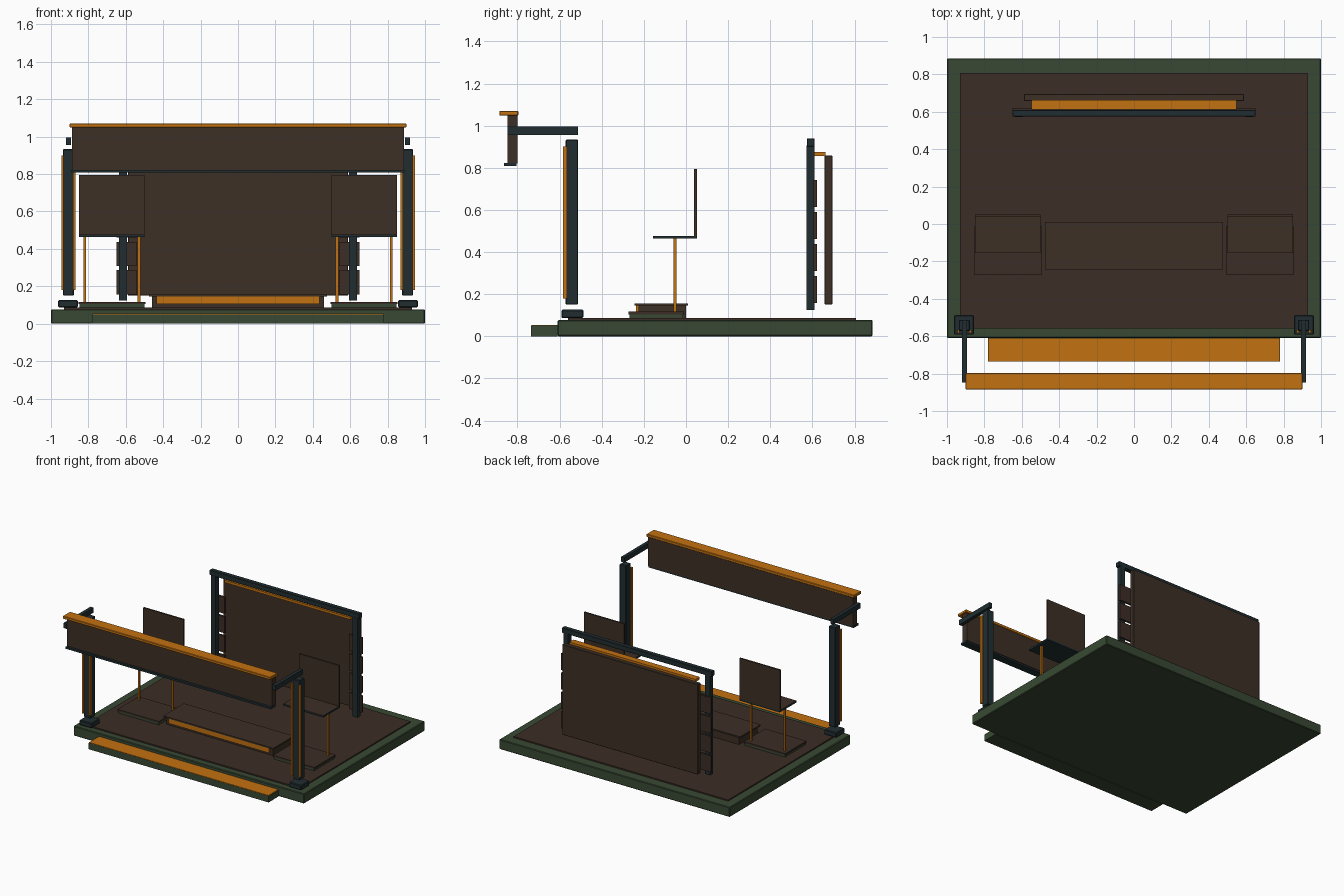
import bpy

cube = bpy.data.objects.get("Cube")
if cube:
    bpy.data.objects.remove(cube, do_unlink=True)


def material(name, rgb):
    m = bpy.data.materials.new(name)
    m.use_nodes = True
    m.diffuse_color = (*rgb, 1)
    m.node_tree.nodes["Principled BSDF"].inputs["Base Color"].default_value = (*rgb, 1)
    return m


GREEN = material("moss green", (0.040, 0.066, 0.033))
FLOOR = material("reddish brown", (0.045, 0.026, 0.019))
BROWN = material("dark brown", (0.047, 0.029, 0.019))
ORANGE = material("amber orange", (0.54, 0.165, 0.006))
STEEL = material("dark slate", (0.015, 0.027, 0.031))


def box(name, x, y, z, mat, bevel=0.0):
    """Box from (min, max) ranges along each axis."""
    corners = [(a, b, c) for a in x for b in y for c in z]
    faces = [(0, 1, 3, 2), (4, 6, 7, 5), (0, 4, 5, 1),
             (2, 3, 7, 6), (0, 2, 6, 4), (1, 5, 7, 3)]
    mesh = bpy.data.meshes.new(name)
    mesh.from_pydata(corners, [], faces)
    mesh.materials.append(mat)
    ob = bpy.data.objects.new(name, mesh)
    bpy.context.collection.objects.link(ob)
    if bevel:
        mod = ob.modifiers.new("Bevel", "BEVEL")
        mod.width = bevel
        mod.segments = 1
    return ob


def wide(name, half, y, z, mat, bevel=0.0):
    """Box centred on x = 0."""
    return box(name, (-half, half), y, z, mat, bevel)


def pair(name, x, y, z, mat, bevel=0.0):
    """Matching boxes on the left (+x) and the right (-x)."""
    box("left_" + name, x, y, z, mat, bevel)
    box("right_" + name, (-x[1], -x[0]), y, z, mat, bevel)


# Base, floor and front step
wide("base", 1.0, (-0.61, 0.886), (0, 0.077), GREEN, 0.005)
wide("floor", 0.93, (-0.56, 0.806), (0.07, 0.087), FLOOR)
wide("front_step", 0.78, (-0.735, -0.61), (0, 0.05), GREEN)
wide("step_tread", 0.778, (-0.734, -0.611), (0.048, 0.054), ORANGE)

# Front posts with feet, edge strips and canopy arms
pair("foot", (0.856, 0.962), (-0.592, -0.487), (0.087, 0.126), STEEL, 0.005)
pair("front_post", (0.877, 0.936), (-0.572, -0.512), (0.15, 0.933), STEEL, 0.004)
pair("outer_edge_strip", (0.932, 0.945), (-0.584, -0.566), (0.18, 0.9), ORANGE)
pair("inner_edge_strip", (0.868, 0.881), (-0.584, -0.566), (0.18, 0.9), ORANGE)
pair("canopy_arm", (0.893, 0.92), (-0.848, -0.512), (0.956, 0.995), STEEL)

# Canopy fascia
wide("fascia_board", 0.888, (-0.848, -0.8), (0.82, 1.05), BROWN)
wide("fascia_cap", 0.9, (-0.886, -0.796), (1.048, 1.07), ORANGE, 0.003)
wide("fascia_bottom_rail", 0.89, (-0.865, -0.805), (0.808, 0.823), STEEL)

# Back frame with side slats
pair("back_post", (0.594, 0.635), (0.572, 0.61), (0.125, 0.905), STEEL)
wide("back_top_rail", 0.65, (0.574, 0.61), (0.9, 0.94), STEEL, 0.003)
for i in range(4):
    low = 0.157 + i * 0.152
    pair(f"side_slat_{i + 1}", (0.54, 0.65), (0.605, 0.621), (low, low + 0.129), FLOOR)

# Back panel and its top strip
wide("back_panel", 0.588, (0.658, 0.695), (0.15, 0.858), BROWN, 0.003)
wide("back_panel_strip", 0.547, (0.611, 0.662), (0.855, 0.874), ORANGE)

# Central low table
wide("table_body", 0.46, (-0.226, 0.0), (0.085, 0.146), BROWN)
wide("table_front_strip", 0.436, (-0.238, -0.224), (0.105, 0.145), ORANGE)
wide("table_top", 0.477, (-0.244, 0.01), (0.145, 0.156), BROWN)

# Side platforms with raised seats on slim poles
pair("platform", (0.5, 0.847), (-0.268, -0.014), (0.085, 0.106), GREEN)
pair("platform_top", (0.495, 0.853), (-0.273, -0.01), (0.104, 0.117), FLOOR)
for name, x in (("inner", 0.529), ("outer", 0.819)):
    pair(name + "_seat_pole", (x - 0.007, x + 0.007), (-0.06, -0.046), (0.11, 0.466), ORANGE)
pair("seat", (0.5, 0.85), (-0.156, 0.052), (0.463, 0.475), STEEL)
pair("seat_cover", (0.501, 0.849), (-0.155, 0.051), (0.474, 0.477), BROWN)
pair("seat_back", (0.5, 0.85), (0.039, 0.052), (0.475, 0.795), BROWN)
